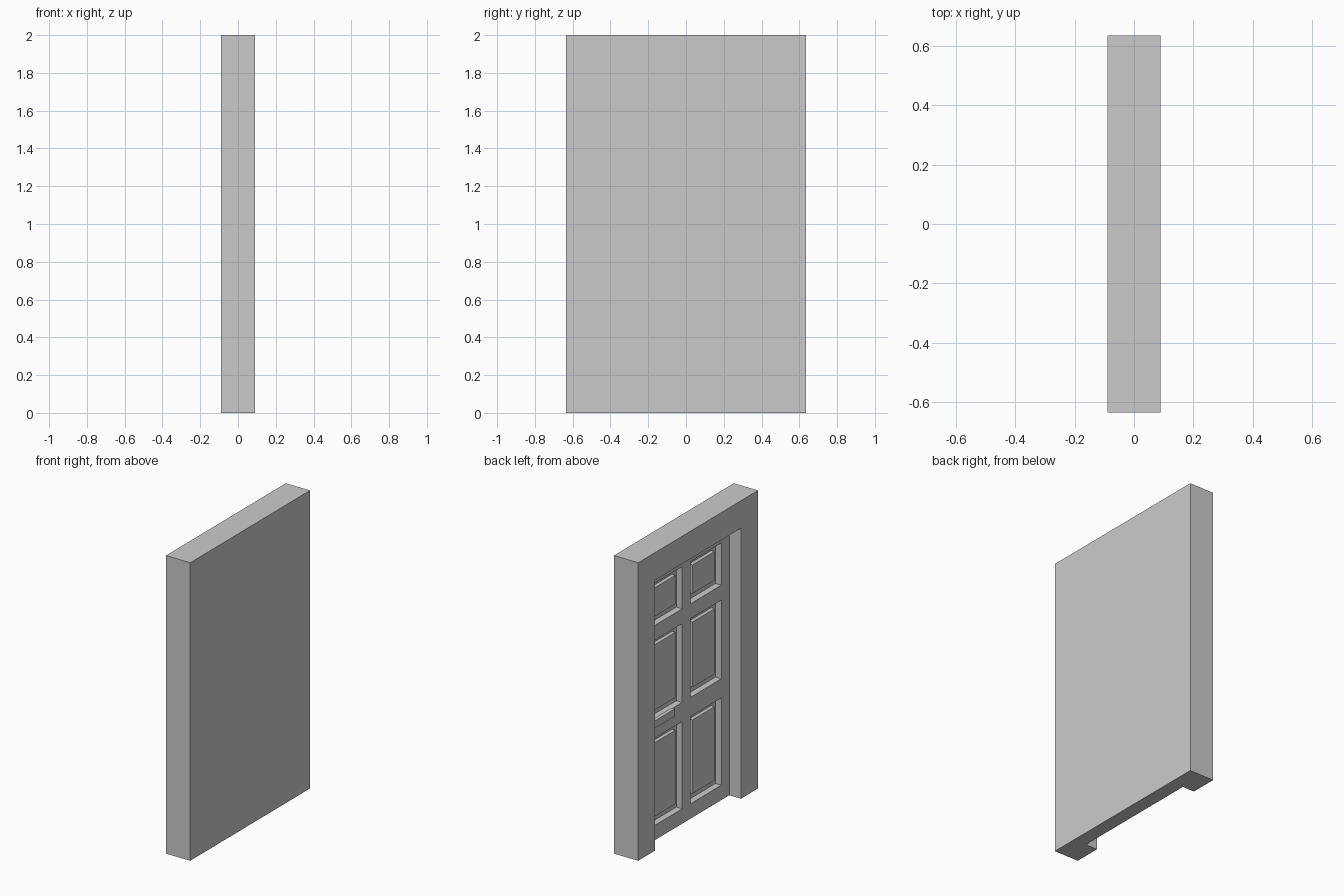
import bpy
import bmesh
import math
from mathutils import Matrix

if "Cube" in bpy.data.objects:
    bpy.data.objects.remove(bpy.data.objects["Cube"])

grey = bpy.data.materials.new("plain grey")
grey.diffuse_color = (0.6, 0.6, 0.6, 1)
grey.use_nodes = True
grey.node_tree.nodes["Principled BSDF"].inputs["Base Color"].default_value = grey.diffuse_color

BACK, FRONT = 0.09, -0.09      # wall side and room side of the frame
FACE = -0.003                  # door leaf surface
W, H = 0.635, 2.0              # half width and height of the frame
OW, OH = 0.455, 1.815          # half width and height of the opening
RECESS, SUNK, INSET = 0.043, 0.018, 0.045
ROWS = [(0.10, 0.685), (0.814, 1.342), (1.442, 1.725)]
COLUMNS = [(-0.37, -0.045), (0.045, 0.37)]


def finish(name, bm):
    bmesh.ops.recalc_face_normals(bm, faces=bm.faces)
    mesh = bpy.data.meshes.new(name)
    bm.to_mesh(mesh)
    bm.free()
    obj = bpy.data.objects.new(name, mesh)
    bpy.context.collection.objects.link(obj)
    mesh.materials.append(grey)
    return obj


def box(name, x, y, z):
    bm = bmesh.new()
    size = [b - a for a, b in (x, y, z)]
    mid = [(a + b) / 2 for a, b in (x, y, z)]
    bmesh.ops.create_cube(bm, size=1, matrix=Matrix.Translation(mid) @ Matrix.Diagonal((*size, 1)))
    return finish(name, bm)


# Frame: an arch-shaped outline extruded through the full depth
bm = bmesh.new()
outline = [(-W, 0), (-W, H), (W, H), (W, 0), (OW, 0), (OW, OH), (-OW, OH), (-OW, 0)]
face = bm.faces.new([bm.verts.new((BACK, y, z)) for y, z in outline])
new = bmesh.ops.extrude_face_region(bm, geom=[face])["geom"]
bmesh.ops.translate(bm, vec=(FRONT - BACK, 0, 0),
                    verts=[v for v in new if isinstance(v, bmesh.types.BMVert)])
finish("door_frame", bm)

# Door leaf: backing board plus stiles, muntin and rails
box("door_back_board", (FACE + RECESS, BACK), (-OW, OW), (0, OH))
bm = bmesh.new()
ys = [-OW] + [v for c in COLUMNS for v in c] + [OW]
zs = [0] + [v for r in ROWS for v in r] + [OH]
grid = [[bm.verts.new((FACE, y, z)) for z in zs] for y in ys]
for i in range(len(ys) - 1):
    for j in range(len(zs) - 1):
        if not (i % 2 and j % 2):
            bm.faces.new((grid[i][j], grid[i + 1][j], grid[i + 1][j + 1], grid[i][j + 1]))
new = bmesh.ops.extrude_face_region(bm, geom=bm.faces[:])["geom"]
bmesh.ops.translate(bm, vec=(RECESS, 0, 0),
                    verts=[v for v in new if isinstance(v, bmesh.types.BMVert)])
bmesh.ops.dissolve_limit(bm, angle_limit=math.radians(1), verts=bm.verts[:], edges=bm.edges[:])
finish("door_stiles_and_rails", bm)

# Raised fields inside the six recesses
for y0, y1 in COLUMNS:
    for z0, z1 in ROWS:
        box("raised_panel", (FACE + SUNK, FACE + RECESS),
            (y0 + INSET, y1 - INSET), (z0 + INSET, z1 - INSET))

# Lever handle on the stile
box("handle_plate", (FACE - 0.008, FACE), (0.385, 0.44), (0.76, 0.88))
box("handle_neck", (FACE - 0.035, FACE - 0.008), (0.395, 0.43), (0.803, 0.838))
box("handle_lever", (FACE - 0.055, FACE - 0.03), (0.20, 0.43), (0.795, 0.845))
